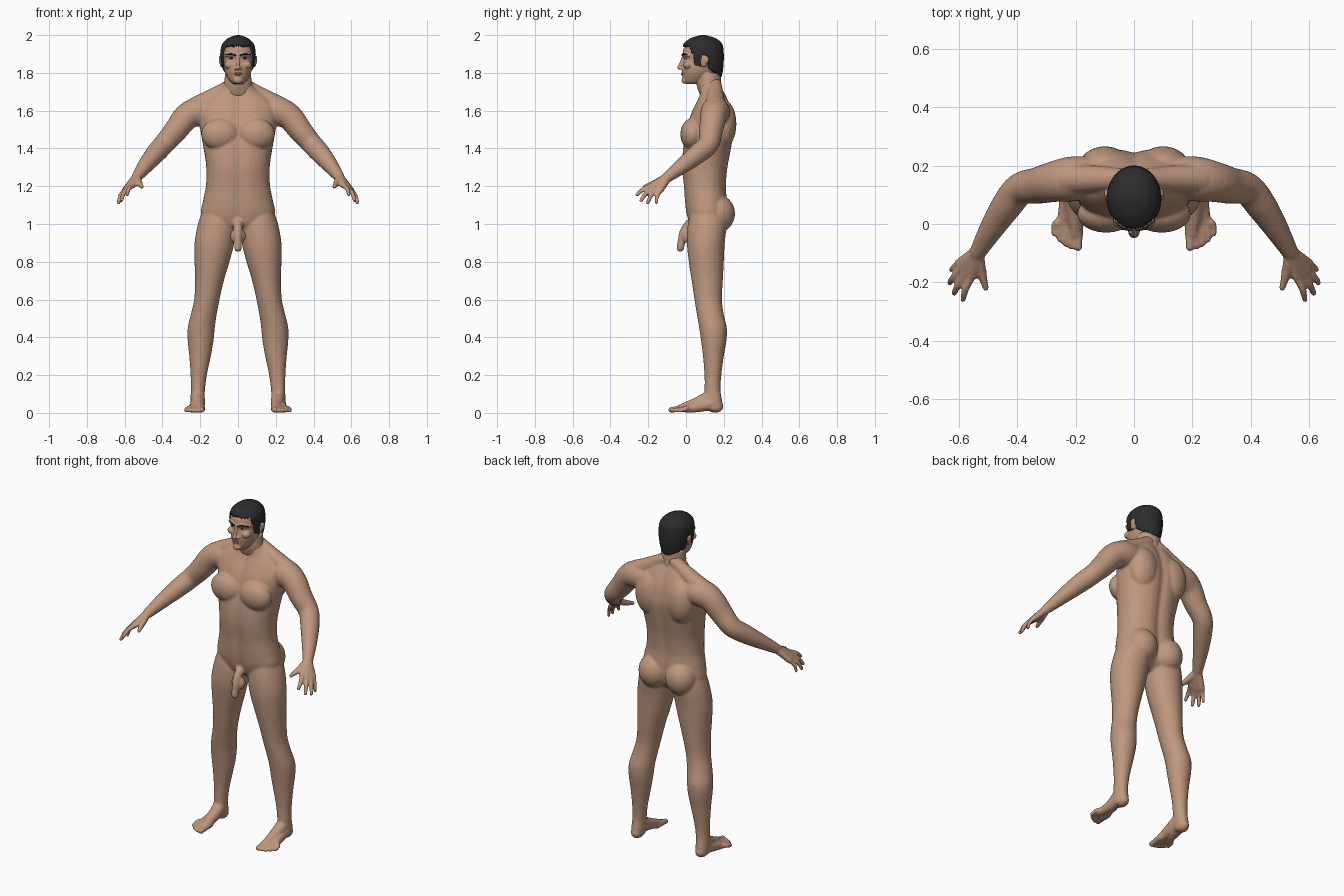
import bpy, bmesh, math
from mathutils import Vector, Matrix

cube = bpy.data.objects.get("Cube")
if cube:
    bpy.data.objects.remove(cube)


def material(name, rgb):
    m = bpy.data.materials.new(name)
    m.use_nodes = True
    m.diffuse_color = (*rgb, 1)
    m.node_tree.nodes["Principled BSDF"].inputs["Base Color"].default_value = (*rgb, 1)
    return m


SKIN = material("skin", (0.52, 0.31, 0.21))
HAIR = material("black_hair", (0.025, 0.025, 0.027))
LIPS = material("lips", (0.40, 0.20, 0.15))
WHITE = material("eye_white", (0.6, 0.57, 0.53))


def smooth_rows(rows, steps):
    """Catmull-Rom interpolation of equal-length tuples."""
    out = []
    for i in range(len(rows) - 1):
        a, b, c, d = (rows[max(0, min(len(rows) - 1, i + k))] for k in (-1, 0, 1, 2))
        for s in range(steps):
            t = s / steps
            out.append([0.5 * (2 * q + (r - p) * t + (2 * p - 5 * q + 4 * r - w) * t * t
                               + (3 * q - p - 3 * r + w) * t ** 3)
                        for p, q, r, w in zip(a, b, c, d)])
    return out + [list(rows[-1])]


def bridge(bm, rings):
    loops = [[bm.verts.new(p) for p in ring] for ring in rings]
    n = len(loops[0])
    for lo, hi in zip(loops, loops[1:]):
        for i in range(n):
            j = (i + 1) % n
            bm.faces.new((lo[i], lo[j], hi[j], hi[i]))
    bm.faces.new(loops[0][::-1])
    bm.faces.new(loops[-1])


def loft(bm, rows, side=1, n=40, steps=5, power=1.0, groove=0.0):
    """Horizontal oval sections given as (z, x0, x1, y0, y1)."""
    rings = []
    for z, x0, x1, y0, y1 in smooth_rows(rows, steps):
        ring = []
        for i in range(n):
            a = math.tau * i / n
            c, s = math.cos(a), math.sin(a)
            x = (x0 + x1) / 2 + (x1 - x0) / 2 * math.copysign(abs(c) ** power, c)
            y = (y0 + y1) / 2 + (y1 - y0) / 2 * math.copysign(abs(s) ** power, s)
            y -= groove * s * math.exp(-(x / 0.03) ** 2)
            ring.append((side * x, y, z))
        rings.append(ring)
    bridge(bm, rings)


def ball(bm, centre, size, side=1):
    x, y, z = centre
    m = Matrix.Translation((side * x, y, z)) @ Matrix.Diagonal((*size, 1))
    return bmesh.ops.create_uvsphere(bm, u_segments=24, v_segments=16, radius=1, matrix=m)


def tube(bm, pts, side=1, n=16, steps=4):
    """Round limb through (x, y, z, radius) points with rounded ends."""
    rows = smooth_rows([(side * p[0], *p[1:]) for p in pts], steps)
    rings = []
    for i, row in enumerate(rows):
        ahead, back = rows[min(i + 1, len(rows) - 1)], rows[max(i - 1, 0)]
        turn = (Vector(ahead[:3]) - Vector(back[:3])).to_track_quat('Z', 'Y')
        rings.append([Vector(row[:3]) + turn @ Vector((math.cos(a), math.sin(a), 0)) * row[3]
                      for a in (math.tau * k / n for k in range(n))])
    bridge(bm, rings)
    for row in (rows[0], rows[-1]):
        ball(bm, row[:3], (row[3],) * 3)


def finish(bm, name, *mats, voxel=0, relax=0):
    bmesh.ops.recalc_face_normals(bm, faces=bm.faces)
    me = bpy.data.meshes.new(name)
    bm.to_mesh(me)
    bm.free()
    ob = bpy.data.objects.new(name, me)
    bpy.context.collection.objects.link(ob)
    for m in mats:
        me.materials.append(m)
    me.shade_smooth()
    if voxel:
        r = ob.modifiers.new("fuse", 'REMESH')
        r.mode, r.voxel_size, r.use_smooth_shade = 'VOXEL', voxel, True
        s = ob.modifiers.new("relax", 'SMOOTH')
        s.factor, s.iterations = 0.5, relax
    return ob


def even(z, w, y0, y1):
    return (z, -w, w, y0, y1)


# Body: torso
body = bmesh.new()
loft(body, [even(*r) for r in (
    (.95, .06, .06, .15), (.99, .15, .02, .2), (1.05, .195, 0, .22), (1.12, .186, -.01, .222),
    (1.2, .17, -.016, .216), (1.3, .168, -.026, .225), (1.4, .182, -.02, .243),
    (1.5, .2, 0, .258), (1.58, .21, .022, .25), (1.64, .19, .05, .232),
    (1.69, .13, .07, .21), (1.73, .08, .07, .19), (1.77, .065, .075, .18))],
    power=0.9, groove=0.014)

LEG = [(1.08, .05, .185, .03, .2), (1, .012, .212, .01, .215), (.9, .02, .23, .005, .205),
       (.8, .045, .23, .015, .2), (.7, .075, .227, .03, .195), (.6, .098, .232, .045, .19),
       (.52, .113, .25, .058, .2), (.45, .123, .266, .07, .216), (.38, .13, .266, .08, .214),
       (.3, .144, .258, .09, .2), (.2, .165, .251, .098, .187), (.12, .175, .25, .098, .183),
       (.06, .178, .252, .095, .192), (.015, .185, .248, .1, .195)]
ARM = [(.12, .16, 1.59, .07), (.21, .155, 1.595, .077), (.275, .145, 1.565, .07),
       (.33, .132, 1.495, .063), (.39, .12, 1.425, .056), (.435, .066, 1.375, .053),
       (.485, -.01, 1.315, .043), (.535, -.095, 1.25, .029)]
WRIST = (.535, -.095, 1.25, .024)
FINGERS = [((.557, -.18, 1.205), (.587, -.259, 1.155)), ((.58, -.175, 1.192), (.617, -.238, 1.125)),
           ((.595, -.158, 1.182), (.633, -.202, 1.113)), ((.6, -.135, 1.178), (.628, -.158, 1.113))]

for s in (1, -1):
    # Chest, shoulder blade, buttock, trapezius
    ball(body, (.095, .034, 1.475), (.1, .064, .085), s)
    ball(body, (.1, .195, 1.53), (.09, .072, .13), s)
    ball(body, (.09, .168, 1.055), (.09, .092, .1), s)
    tube(body, [(.035, .155, 1.735, .035), (.12, .155, 1.68, .045), (.22, .155, 1.62, .055)], s)
    loft(body, LEG, s)
    tube(body, ARM, s, n=24)
    # Hand
    for k, (knuckle, tip) in enumerate(FINGERS):
        tube(body, [WRIST, (*knuckle, .0165)], s)
        mid = Vector(knuckle).lerp(Vector(tip), .5) + Vector((.006, -.004, .006))
        r = .0125 if k < 3 else .011
        tube(body, [(*knuckle, r + .002), (*mid, r), (*tip, r - .002)], s)
    tube(body, [(.535, -.11, 1.245, .021), (.525, -.155, 1.222, .018),
                (.517, -.19, 1.208, .0145), (.509, -.22, 1.197, .011)], s)
    # Foot and toes
    tube(body, [(.212, .13, .085, .036), (.208, .06, .05, .034), (.2, -.03, .023, .021)], s)
    tube(body, [(.218, .14, .05, .036), (.232, .05, .03, .028), (.25, -.005, .018, .017)], s)
    ball(body, (.215, .155, .035), (.034, .043, .035), s)
    for k in range(5):
        r = .016 if k == 0 else .0115
        x = .192 + .0195 * k + (.004 if k else 0)
        tip = -.078 + .003 * k * k - (.002 if k else 0)
        tube(body, [(x - .003 * k, .005, .024, r + .004), (x, tip + .025, .019, r),
                    (x, tip, r, r)], s)
    # Groin anatomy
    ball(body, (.02, .005, .935), (.021, .025, .035), s)
tube(body, [(0, .025, 1.005, .026), (0, -.012, .96, .022), (0, -.03, .872, .02)])
finish(body, "body", SKIN, voxel=0.0065, relax=5)

# Head and neck
head = bmesh.new()
loft(head, [even(*r) for r in (
    (1.742, .028, 0, .07), (1.76, .046, -.014, .11), (1.795, .066, -.02, .15),
    (1.83, .076, -.021, .175), (1.87, .081, -.013, .186), (1.895, .084, -.018, .188),
    (1.93, .083, -.012, .186), (1.96, .069, .008, .172), (1.98, .042, .045, .14))])
loft(head, [even(*r) for r in (
    (1.68, .08, .075, .19), (1.74, .074, .056, .186), (1.8, .068, .06, .184))])
tube(head, [(0, -.014, 1.886, .008), (0, -.026, 1.85, .009), (0, -.035, 1.828, .011)])
ball(head, (0, -.008, 1.76), (.024, .016, .018))
for s in (1, -1):
    ball(head, (.012, -.022, 1.823), (.009, .012, .008), s)
    ball(head, (.045, .012, 1.842), (.028, .026, .022), s)
    tube(head, [(.008, -.014, 1.894, .008), (.035, -.007, 1.899, .009), (.064, .014, 1.893, .008)], s)
    ball(head, (.086, .095, 1.862), (.012, .02, .032), s)
    ball(head, (.094, .102, 1.87), (.008, .02, .022), s)
finish(head, "head", SKIN, voxel=0.004, relax=3)

# Lips
lips = bmesh.new()
for z, r in ((1.799, .0045), (1.791, .0055)):
    tube(lips, [(-.023, -.013, 1.795, .002), (0, -.021, z, r), (.023, -.013, 1.795, .002)], n=12)
finish(lips, "lips", LIPS)

# Eyes and eyebrows
for s, label in ((1, "left"), (-1, "right")):
    eye = bmesh.new()
    ball(eye, (.034, .003, 1.879), (.015, .014, .0075), s)
    for f in eye.faces:
        f.material_index = int(abs(f.calc_center_median().x - s * .034) < .006)
    finish(eye, label + "_eye", WHITE, HAIR)
    brow = bmesh.new()
    tube(brow, [(.013, -.02, 1.893, .004), (.036, -.0145, 1.9, .0045), (.064, .007, 1.896, .003)], s)
    finish(brow, label + "_eyebrow", HAIR)

# Hair cap, trimmed along a ragged hairline
hair = bmesh.new()
loft(hair, [even(*r) for r in (
    (1.775, .062, 0, .188), (1.81, .08, -.01, .195), (1.85, .089, -.016, .199),
    (1.9, .094, -.024, .2), (1.95, .085, -.015, .193), (1.98, .058, .018, .163),
    (1.994, .03, .055, .125), (2, .008, .08, .1))], n=96, steps=8)
HAIRLINE = [(-.03, 1.95), (.02, 1.94), (.04, 1.885), (.05, 1.835), (.075, 1.835),
            (.08, 1.89), (.11, 1.885), (.12, 1.82), (.2, 1.78)]


def hairline(y):
    for (a, za), (b, zb) in zip(HAIRLINE, HAIRLINE[1:]):
        if y <= b:
            return za + (zb - za) * (y - a) / (b - a)
    return HAIRLINE[-1][1]


trim = []
for f in hair.faces:
    c = f.calc_center_median()
    ragged = .006 * math.sin(70 * math.atan2(c.x, c.y - .09))
    if c.z < hairline(c.y) + ragged or len(f.verts) > 4 and c.z < 1.9:
        trim.append(f)
bmesh.ops.delete(hair, geom=trim, context='FACES')
cap = finish(hair, "hair", HAIR)
thick = cap.modifiers.new("thickness", 'SOLIDIFY')
thick.thickness, thick.offset = 0.016, -1
